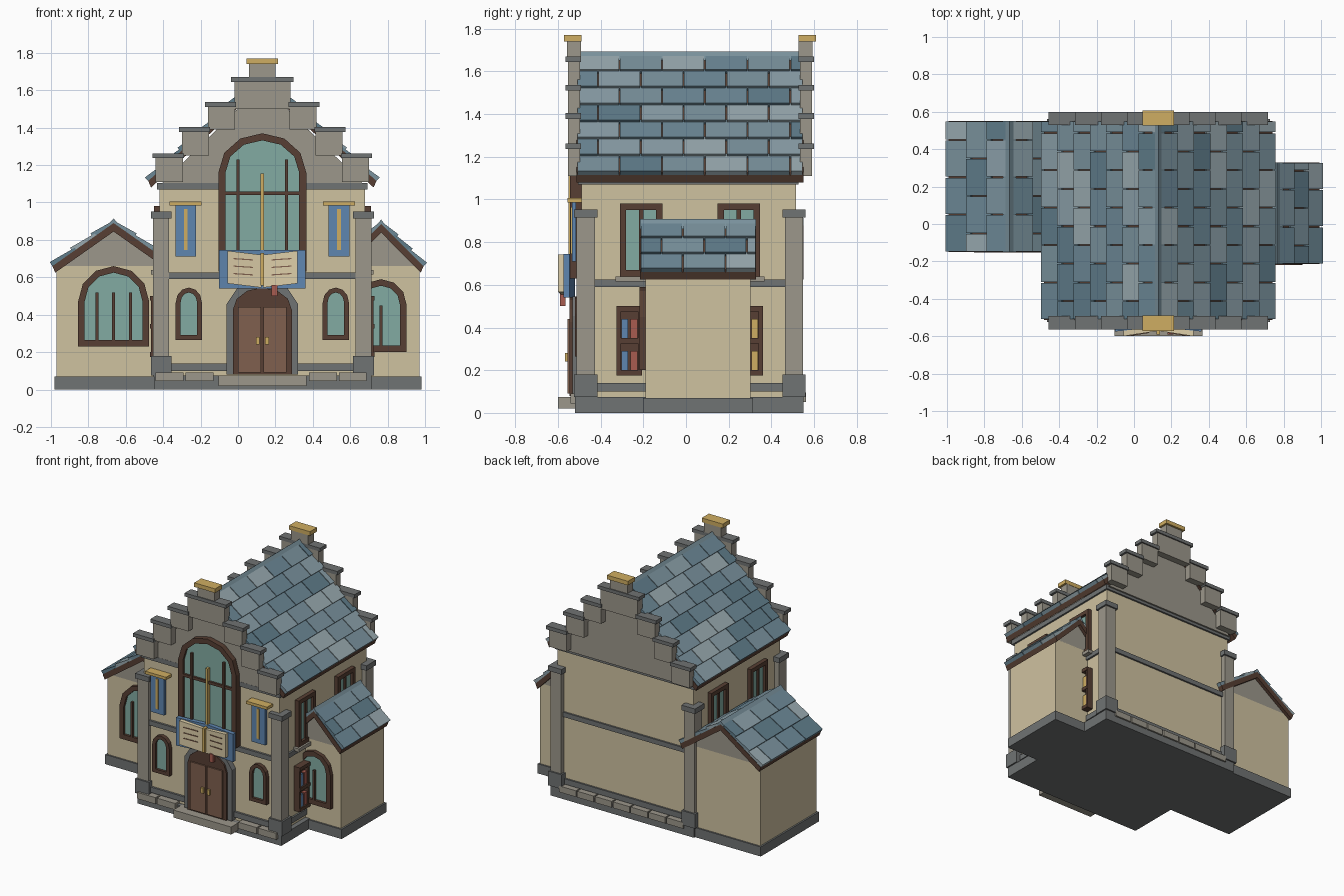
import bpy, bmesh, math, random
from mathutils import Vector

if "Cube" in bpy.data.objects:
    bpy.data.objects.remove(bpy.data.objects["Cube"])
random.seed(4)

def mat(name, hexcol):
    m = bpy.data.materials.new(name)
    c = [int(hexcol[i:i + 2], 16) / 255 for i in (0, 2, 4)]
    m.diffuse_color = [((v + .055) / 1.055) ** 2.4 for v in c] + [1]
    m.use_nodes = True
    m.node_tree.nodes["Principled BSDF"].inputs["Base Color"].default_value = m.diffuse_color
    return m

WALL, STONE, DARK = mat("plaster", "cfc2a0"), mat("stone", "9c978b"), mat("dark_stone", "707373")
WOOD, DOOR, GLASS = mat("timber", "573f33"), mat("door_wood", "80604e"), mat("glass", "82aba2")
BLUE, GOLD, PAGE, RED = mat("blue", "5f86b0"), mat("gold", "cfae62"), mat("paper", "dccdA8"), mat("red", "a85c50")
SLATES = [mat("slate_%d" % i, c) for i, c in enumerate(("5f7c8a", "6c8896", "7a929d", "8a9fa8", "98a9af"))]
CX = 0.13                                     # centre line of the main hall

def finish(name, bm, mats):
    bmesh.ops.recalc_face_normals(bm, faces=bm.faces)
    me = bpy.data.meshes.new(name)
    bm.to_mesh(me); bm.free()
    for m in mats:
        me.materials.append(m)
    ob = bpy.data.objects.new(name, me)
    bpy.context.collection.objects.link(ob)
    return ob

def place(u, d, v, axis):
    return (u, d, v) if axis == 'y' else (d, u, v)

def prism(name, pts, d0, d1, m, axis='y', hole=None):
    """Extrude a (u, v) outline from depth d0 to d1; hole is an outline with equal point count."""
    bm = bmesh.new()
    loops = [[[bm.verts.new(place(u, d, v, axis)) for u, v in ring] for d in (d0, d1)]
             for ring in ([pts] + ([hole] if hole else []))]
    n = len(pts)
    for a, b in loops:
        for i in range(n):
            bm.faces.new((a[i], a[(i + 1) % n], b[(i + 1) % n], b[i]))
    for k in (0, 1):
        if hole:
            o, h = loops[0][k], loops[1][k]
            for i in range(n):
                bm.faces.new((o[i], o[(i + 1) % n], h[(i + 1) % n], h[i]))
        else:
            bm.faces.new(loops[0][k])
    return finish(name, bm, [m])

def box(name, x0, x1, y0, y1, z0, z1, m):
    return prism(name, [(x0, z0), (x1, z0), (x1, z1), (x0, z1)], y0, y1, m)

def arch(c, half, z0, z1, rise, n=6):
    pts = [(c - half, z0), (c + half, z0)]
    return pts + [(c + half * math.cos(math.pi * i / n), z1 - rise + rise * math.sin(math.pi * i / n))
                  for i in range(n + 1)]

def arch_window(name, c, half, z0, z1, rise, y, t, bars=()):
    inner = arch(c, half - t, z0 + t, z1 - t, max(rise - t, .02))
    prism(name + "_frame", arch(c, half, z0, z1, rise), y - .028, y + .01, WOOD, hole=inner)
    prism(name + "_glass", inner, y - .01, y + .01, GLASS)
    for b in bars:
        box(name + "_mullion", c + b - .008, c + b + .008, y - .028, y, z0 + t, z1 - .14, WOOD)

def roof(name, cx, half, y0, y1, ze, zr, rows):
    t = .035
    prism(name + "_deck", [(cx - half, ze), (cx, zr), (cx + half, ze), (cx + half - .015, ze - t),
                           (cx, zr - t * 1.3), (cx - half + .015, ze - t)], y0, y1, WOOD)
    bm = bmesh.new()
    for s in (-1, 1):
        eave, ridge = Vector((cx + s * half, 0, ze)), Vector((cx, 0, zr))
        run = ridge - eave
        nrm = Vector((s * (zr - ze), 0, half)).normalized()
        for r in range(rows):
            lo, hi = eave + run * (r / rows), eave + run * min(1, (r + 1.15) / rows)
            y = y0 - (.1 if r % 2 else 0)
            while y < y1 - .01:
                a, b = max(y, y0) + .003, min(y + .2, y1) - .003
                y += .2
                if b - a < .02:
                    continue
                sec = [lo, lo + nrm * .026, hi + nrm * .012, hi - nrm * .002]
                va, vb = ([bm.verts.new((p.x, q, p.z)) for p in sec] for q in (a, b))
                fs = [bm.faces.new(va), bm.faces.new(vb)]
                fs += [bm.faces.new((va[i], va[(i + 1) % 4], vb[(i + 1) % 4], vb[i])) for i in range(4)]
                k = random.randrange(5)
                for f in fs:
                    f.material_index = k
    finish(name + "_slates", bm, SLATES)
    k, w = (zr - ze) / half, .035
    prism(name + "_ridge", [(cx - w, zr - w * k + .012), (cx, zr + .024), (cx + w, zr - w * k + .012), (cx, zr - .01)],
          y0, y1, SLATES[2])

# main hall: plinth, walls, string courses
box("hall_plinth", -.45, .715, -.52, .55, 0, .075, DARK)
box("hall_walls", -.42, .68, -.49, .515, .07, 1.09, WALL)
for n, z0, z1 in (("base_band", .1, .14), ("middle_band", .59, .625), ("cornice", 1.07, 1.105)):
    box(n, -.433, .693, -.505, .528, z0, z1, DARK)
roof("hall_roof", CX, .61, -.512, .55, 1.115, 1.67, 7)

# stepped gables, front and back
for f, d in (("front", -1), ("back", 1)):
    yc = .018
    def yy(a, b):
        return sorted((yc + d * a, yc + d * b))
    prism(f + "_gable_wall", [(CX - .55, 1.09), (CX + .55, 1.09), (CX, 1.63)], *yy(.42, .522), STONE)
    for i, (a, b, z0, z1) in enumerate(((.425, .57, 1.11, 1.237), (.285, .43, 1.25, 1.378), (.145, .29, 1.39, 1.51))):
        for s in (-1, 1):
            x0, x1 = sorted((CX + s * a, CX + s * b))
            box(f + "_gable_step", x0, x1, *yy(.515, .572), z0, z1, STONE)
            x0, x1 = sorted((CX + s * (a - .005), CX + s * (b + .016)))
            box(f + "_step_cap", x0, x1, *yy(.51, .582), z1, z1 + .026, DARK)
    box(f + "_gable_top", CX - .15, CX + .15, *yy(.515, .572), 1.5, 1.645, STONE)
    box(f + "_gable_top_cap", CX - .167, CX + .167, *yy(.51, .582), 1.645, 1.67, DARK)
    box(f + "_finial_block", CX - .07, CX + .07, *yy(.51, .575), 1.67, 1.74, STONE)
    box(f + "_finial_cap", CX - .085, CX + .085, *yy(.508, .59), 1.74, 1.77, GOLD)
    # corner piers
    for s in (-1, 1):
        px, py = CX + s * .541, yc + d * .488
        for n, h, z0, z1, m in (("pier", .043, .07, .92, STONE), ("pier_base", .055, .075, .18, DARK),
                                ("pier_cap", .055, .915, .952, DARK)):
            box(f + "_" + n, px - h, px + h, py - h, py + h, z0, z1, m)

# loose foundation stones
for x in (-.44, -.28, .38, .54):
    box("front_stone", x, x + .148, -.54, -.48, .045, .092, STONE)
for i in range(7):
    box("back_stone", -.37 + i * .145, -.235 + i * .145, .5, .562, .05, .095, STONE)

# side wings: outline, gable panels, roof, window
for n, c, half, y0, y1, zr, w, z0, z1, rise, bars in (
        ("left_wing", -.665, .335, -.15, .55, .89, .19, .23, .66, .19, (-.09, 0, .09)),
        ("right_wing", .765, .235, -.215, .328, .885, .137, .2, .59, .14, (0,))):
    h, a, b = half - .03, y0 + .025, y1 - .025
    inn = -.4 if c < 0 else .6
    xa, xb = (c - h, inn) if c < 0 else (inn, c + h)
    box(n + "_walls", xa, xb, a, b, .06, .66, WALL)
    prism(n + "_gable", [(c - h, .655), (c + h, .655), (c, zr - .03)], a, b, STONE)
    e = .012
    box(n + "_plinth", xa - e, xb + e, a - e, b + e, 0, .07, DARK)
    roof(n + "_roof", c, half - .008, y0, y1, .66, zr, 3)
    arch_window(n + "_window", c, w, z0, z1, rise, a, .035, bars)

# great window with mullions, transom and gold centre bar
arch_window("great_window", CX, .235, .63, 1.37, .21, -.515, .038, (-.13, .13))
prism("great_window_back", arch(CX, .235, .63, 1.37, .21), -.512, -.48, WOOD)
box("great_window_transom", CX - .2, CX + .2, -.54, -.515, 1.04, 1.06, WOOD)
box("great_window_gold_bar", CX - .009, CX + .009, -.55, -.515, .66, 1.155, GOLD)

# small front windows and banners
for s in (-1, 1):
    arch_window("small_window", CX + s * .393, .07, .265, .545, .08, -.492, .026)
    x = CX + s * .41
    box("banner", x - .055, x + .055, -.535, -.515, .71, .99, BLUE)
    box("banner_stripe", x - .01, x + .01, -.54, -.53, .745, .965, GOLD)
    box("banner_rod", x - .085, x + .085, -.555, -.49, .985, 1.006, GOLD)

# doorway
def chamfer_arch(h, z1, k):
    return [(CX - h, .08), (CX + h, .08), (CX + h, z1 - k * 1.5), (CX + h - k, z1), (CX - h + k, z1), (CX - h, z1 - k * 1.5)]
prism("door_surround", chamfer_arch(.192, .545, .06), -.532, -.48, DARK)
prism("door_frame", arch(CX, .158, .08, .545, .12), -.545, -.5, WOOD)
for s in (-1, 1):
    x0, x1 = sorted((CX + s * .006, CX + s * .13))
    box("door_leaf", x0, x1, -.555, -.53, .09, .44, DOOR)
    x = CX + s * .025
    box("door_handle", x - .01, x + .01, -.568, -.55, .24, .28, GOLD)
box("door_step", CX - .235, CX + .235, -.6, -.48, .02, .075, STONE)

# open book sign
def slab(name, s, a, b, za, zb, hgt, ya, yb, t, m):
    """Sheared panel from inner offset a to outer offset b."""
    bm = bmesh.new()
    rings = [[bm.verts.new((CX + s * u, y + k, z + q)) for u, y, z in ((a, ya, za), (b, yb, zb)) for q in (0, hgt)]
             for k in (0, t)]
    A, B = [[r[i] for i in (0, 1, 3, 2)] for r in rings]
    bm.faces.new(A); bm.faces.new(B)
    for i in range(4):
        bm.faces.new((A[i], A[(i + 1) % 4], B[(i + 1) % 4], B[i]))
    finish(name, bm, [m])
for s in (-1, 1):
    slab("book_cover", s, 0, .232, .54, .54, .205, -.55, -.575, .03, BLUE)
    slab("book_pages", s, .004, .187, .545, .567, .175, -.572, -.6, .03, PAGE)
    for i in range(3):
        slab("page_line", s, .05, .155, .61 + i * .04, .617 + i * .04, .006, -.583, -.599, .01, DOOR)
box("book_spine", CX - .01, CX + .01, -.59, -.55, .555, .73, GOLD)
box("bookmark", CX + .05, CX + .08, -.59, -.565, .5, .56, RED)

# side walls: paired windows above, book shelves below
for s in (-1, 1):
    def xx(a, b):
        return sorted((CX + s * a, CX + s * b))
    def rect(c, h, z0, z1):
        return [(c - h, z0), (c + h, z0), (c + h, z1), (c - h, z1)]
    for c in (-.21, .247):
        prism("side_window_frame", rect(c, .1, .64, .98), *xx(.54, .58), WOOD, 'x', rect(c, .07, .67, .95))
        prism("side_window_glass", rect(c, .07, .67, .95), *xx(.54, .56), GLASS, 'x')
        prism("side_window_mullion", rect(c, .01, .67, .95), *xx(.55, .572), WOOD, 'x')
        prism("side_window_sill", rect(c, .12, .615, .64), *xx(.54, .595), STONE, 'x')
    for c, m in ((-.265, BLUE), (.3, GOLD)):
        prism("shelf_back", rect(c, .06, .18, .49), *xx(.54, .565), WOOD, 'x')
        for z in (.175, .325, .475):
            prism("shelf_board", rect(c, .06, z, z + .025), *xx(.55, .6), WOOD, 'x')
        for e in (-.05, .05):
            prism("shelf_side", rect(c + e, .01, .18, .49), *xx(.55, .595), WOOD, 'x')
        for z in (.2, .35):
            for k, e in enumerate((-.022, .022)):
                prism("shelf_book", rect(c + e, .016, z, z + .09), *xx(.555, .59), m if (k == 0) == (c < 0) else RED, 'x')
